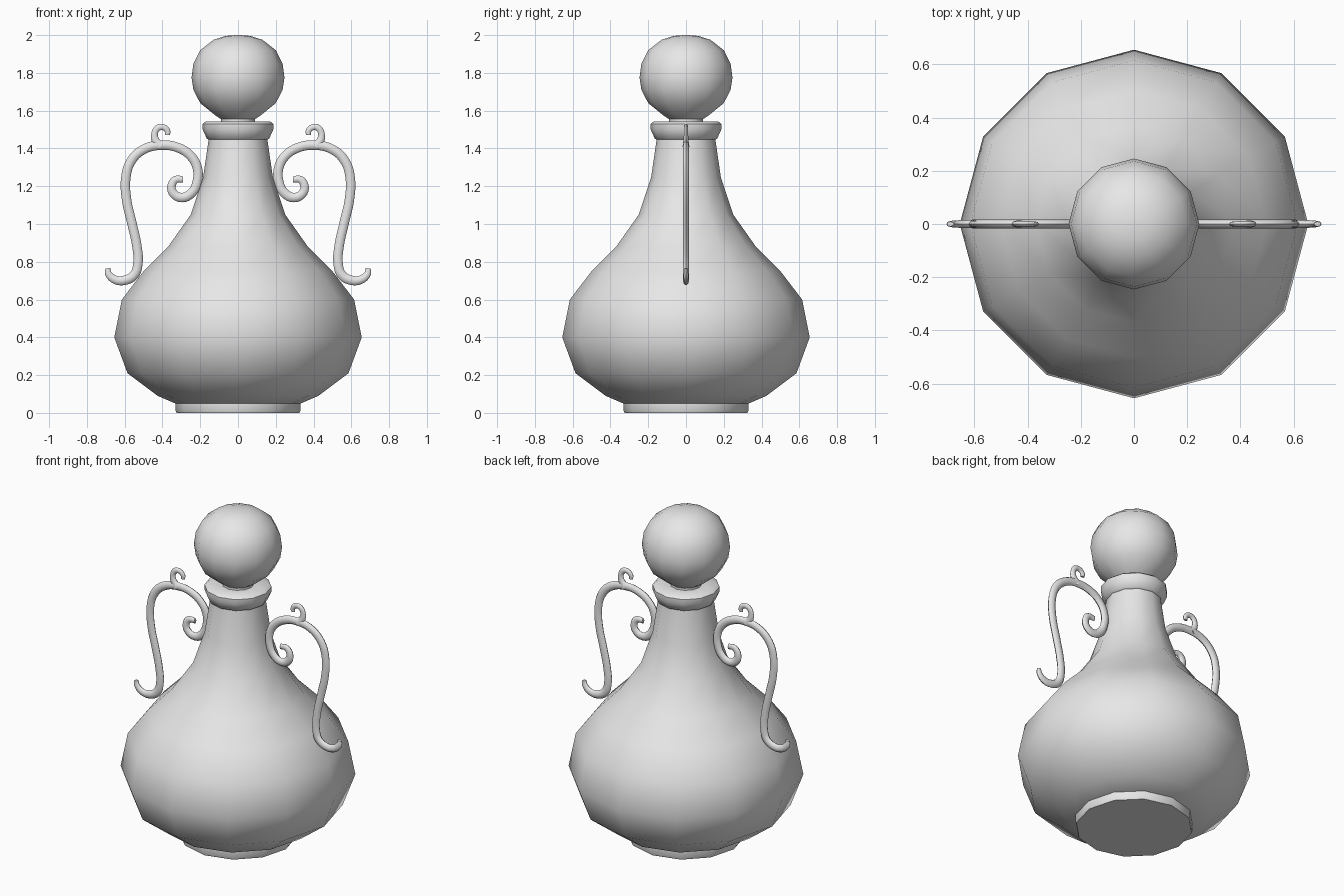
import bpy, bmesh, math

if "Cube" in bpy.data.objects:
    bpy.data.objects.remove(bpy.data.objects["Cube"])

grey = bpy.data.materials.new("plain grey")
grey.diffuse_color = (0.8, 0.8, 0.8, 1)
grey.use_nodes = True
grey.node_tree.nodes["Principled BSDF"].inputs["Base Color"].default_value = grey.diffuse_color


def finish(obj, angle):
    obj.data.materials.clear()
    obj.data.materials.append(grey)
    bpy.ops.object.select_all(action='DESELECT')
    obj.select_set(True)
    bpy.context.view_layer.objects.active = obj
    bpy.ops.object.shade_smooth_by_angle(angle=math.radians(angle))


def lathe(name, profile, sides=12, angle=48):
    """Turn a (radius, height) profile round z and close both ends."""
    bm = bmesh.new()
    rings = []
    for r, z in profile:
        rings.append([bm.verts.new((r * math.cos(a), r * math.sin(a), z))
                      for a in (2 * math.pi * i / sides for i in range(sides))])
    for low, high in zip(rings, rings[1:]):
        for i in range(sides):
            j = (i + 1) % sides
            bm.faces.new((low[i], low[j], high[j], high[i]))
    bm.faces.new(rings[0][::-1])
    bm.faces.new(rings[-1])
    bmesh.ops.recalc_face_normals(bm, faces=bm.faces)
    mesh = bpy.data.meshes.new(name)
    bm.to_mesh(mesh)
    bm.free()
    obj = bpy.data.objects.new(name, mesh)
    bpy.context.collection.objects.link(obj)
    finish(obj, angle)


def scroll(name, points, side):
    """Tapered tube through (x, z, thickness) points, flattened in y."""
    curve = bpy.data.curves.new(name, 'CURVE')
    curve.dimensions = '3D'
    curve.bevel_depth = 0.025
    curve.bevel_resolution = 2
    curve.resolution_u = 4
    curve.use_fill_caps = True
    spline = curve.splines.new('BEZIER')
    spline.bezier_points.add(len(points) - 1)
    for p, (x, z, t) in zip(spline.bezier_points, points):
        p.co = (side * x, 0, z)
        p.radius = t
        p.handle_left_type = p.handle_right_type = 'AUTO'
    obj = bpy.data.objects.new(name, curve)
    bpy.context.collection.objects.link(obj)
    bpy.ops.object.select_all(action='DESELECT')
    obj.select_set(True)
    bpy.context.view_layer.objects.active = obj
    bpy.ops.object.convert(target='MESH')
    obj = bpy.context.view_layer.objects.active
    for v in obj.data.vertices:
        v.co.y *= 0.65
    finish(obj, 60)


# Foot and bulbous body rising to the neck
lathe("foot", [(0.325, 0), (0.33, 0.01), (0.33, 0.05)])
lathe("body", [(0.32, 0.045), (0.425, 0.09), (0.585, 0.21), (0.655, 0.40),
               (0.615, 0.60), (0.50, 0.75), (0.37, 0.88), (0.25, 1.05),
               (0.185, 1.245), (0.155, 1.45)])

# Flared collar at the mouth
lathe("collar", [(0.15, 1.445), (0.165, 1.452), (0.187, 1.50),
                 (0.187, 1.53), (0.172, 1.542), (0.09, 1.542)])

# Ball stopper with a short plug
lathe("stopper", [(0.09, 1.52), (0.09, 1.555), (0.12, 1.575), (0.20, 1.64),
                  (0.236, 1.71), (0.246, 1.775), (0.236, 1.85), (0.20, 1.92),
                  (0.13, 1.975), (0.065, 1.996), (0.012, 2.0)])

# S-shaped scroll handles with a small hook on top
handle = [(0.69, 0.765, 0.55), (0.685, 0.735, 0.75), (0.65, 0.705, 0.9),
          (0.60, 0.702, 1), (0.55, 0.73, 1), (0.53, 0.79, 1),
          (0.535, 0.88, 1), (0.563, 1.01, 1), (0.59, 1.13, 1),
          (0.594, 1.245, 1), (0.565, 1.335, 1), (0.50, 1.395, 1),
          (0.41, 1.417, 1), (0.32, 1.405, 1), (0.25, 1.36, 1),
          (0.215, 1.295, 1), (0.217, 1.22, 1), (0.245, 1.165, 1),
          (0.295, 1.14, 1), (0.34, 1.16, 0.95), (0.352, 1.20, 0.9),
          (0.33, 1.235, 0.8), (0.29, 1.235, 0.65)]
hook = [(0.41, 1.41, 1.1), (0.435, 1.44, 0.85), (0.442, 1.475, 0.7),
        (0.425, 1.508, 0.7), (0.395, 1.512, 0.65), (0.373, 1.492, 0.6),
        (0.373, 1.472, 0.5)]
for side, label in ((1, "right"), (-1, "left")):
    scroll(label + "_handle", handle, side)
    scroll(label + "_handle_hook", hook, side)
